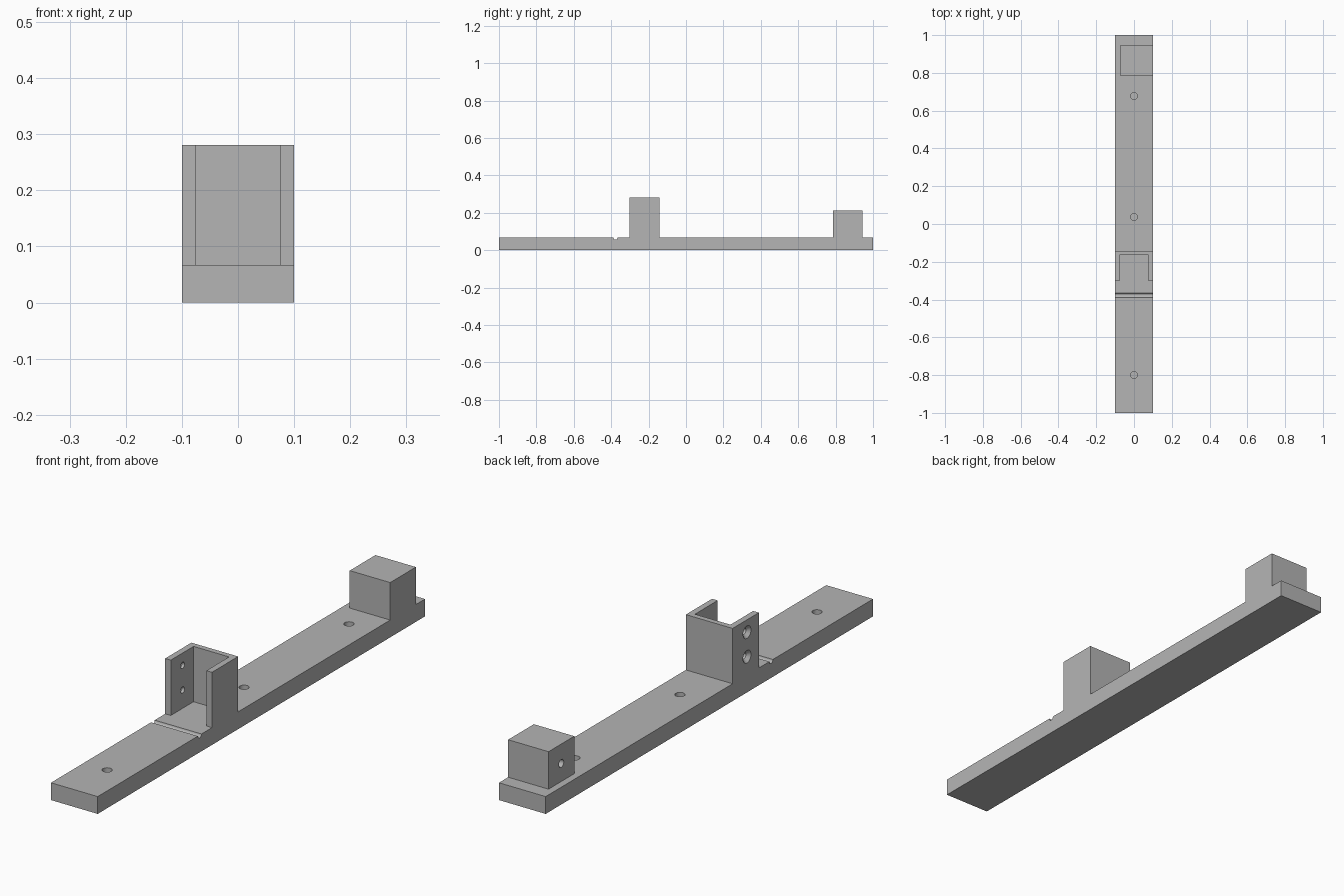
import bpy
from math import pi
from mathutils import Matrix
import bmesh

cube = bpy.data.objects.get("Cube")
if cube:
    bpy.data.objects.remove(cube, do_unlink=True)

grey = bpy.data.materials.new("plain grey")
grey.use_nodes = True
colour = (0.46, 0.46, 0.46, 1)
grey.diffuse_color = colour
grey.node_tree.nodes["Principled BSDF"].inputs["Base Color"].default_value = colour


def add_object(name, bm):
    mesh = bpy.data.meshes.new(name)
    bm.to_mesh(mesh)
    bm.free()
    mesh.materials.append(grey)
    ob = bpy.data.objects.new(name, mesh)
    bpy.context.collection.objects.link(ob)
    return ob


def box(name, x, y, z):
    bm = bmesh.new()
    bmesh.ops.create_cube(bm, size=1)
    for v in bm.verts:
        v.co = [lo + (c + 0.5) * (hi - lo) for c, (lo, hi) in zip(v.co, (x, y, z))]
    return add_object(name, bm)


def rod(name, centre, r1, r2, length, axis):
    turn = Matrix.Rotation(pi / 2, 4, "Y") if axis == "X" else Matrix()
    bm = bmesh.new()
    bmesh.ops.create_cone(bm, cap_ends=True, segments=32, radius1=r1, radius2=r2,
                          depth=length, matrix=Matrix.Translation(centre) @ turn)
    return add_object(name, bm)


def combine(target, other, operation):
    mod = target.modifiers.new(operation.lower(), "BOOLEAN")
    mod.operation = operation
    mod.solver = "EXACT"
    mod.object = other
    other.hide_render = True
    bpy.context.view_layer.objects.active = target
    bpy.ops.object.modifier_apply(modifier=mod.name)
    bpy.data.objects.remove(other, do_unlink=True)


half, top = 0.1, 0.067
base = box("mounting_rail", (-half, half), (-1, 1), (0, top))

# U-shaped bracket, open at the front
bracket = box("bracket", (-half, half), (-0.302, -0.142), (0.02, 0.281))
combine(bracket, box("bracket_pocket", (-0.076, 0.076), (-0.4, -0.163), (top, 0.4)), "DIFFERENCE")
combine(base, bracket, "UNION")

# Stop block, flush with one long side
combine(base, box("stop_block", (-0.073, half), (0.787, 0.944), (0.02, 0.212)), "UNION")

# Round groove across the rail
combine(base, rod("groove", (0, -0.377, top), 0.011, 0.011, 0.4, "X"), "DIFFERENCE")

# Blind screw holes in the rail
for y in (-0.8, 0.037, 0.678):
    combine(base, rod("screw_hole", (0, y, top), 0.018, 0.018, 0.09, "Z"), "DIFFERENCE")

# Countersunk holes through one bracket wall
for z in (0.138, 0.233):
    combine(base, rod("wall_hole", (-0.09, -0.23, z), 0.012, 0.012, 0.06, "X"), "DIFFERENCE")
    combine(base, rod("countersink", (-0.095, -0.23, z), 0.027, 0.012, 0.016, "X"), "DIFFERENCE")

# Blind hole in the side of the stop block
combine(base, rod("block_hole", (-0.06, 0.866, 0.137), 0.015, 0.015, 0.16, "X"), "DIFFERENCE")

# Merge flush faces, then smooth only the round holes
bm = bmesh.new()
bm.from_mesh(base.data)
bmesh.ops.remove_doubles(bm, verts=bm.verts, dist=0.00005)
bmesh.ops.dissolve_limit(bm, angle_limit=0.01, verts=bm.verts, edges=bm.edges)
bm.to_mesh(base.data)
bm.free()
bpy.ops.object.select_all(action="DESELECT")
base.select_set(True)
bpy.context.view_layer.objects.active = base
bpy.ops.object.shade_smooth_by_angle(angle=0.5)
